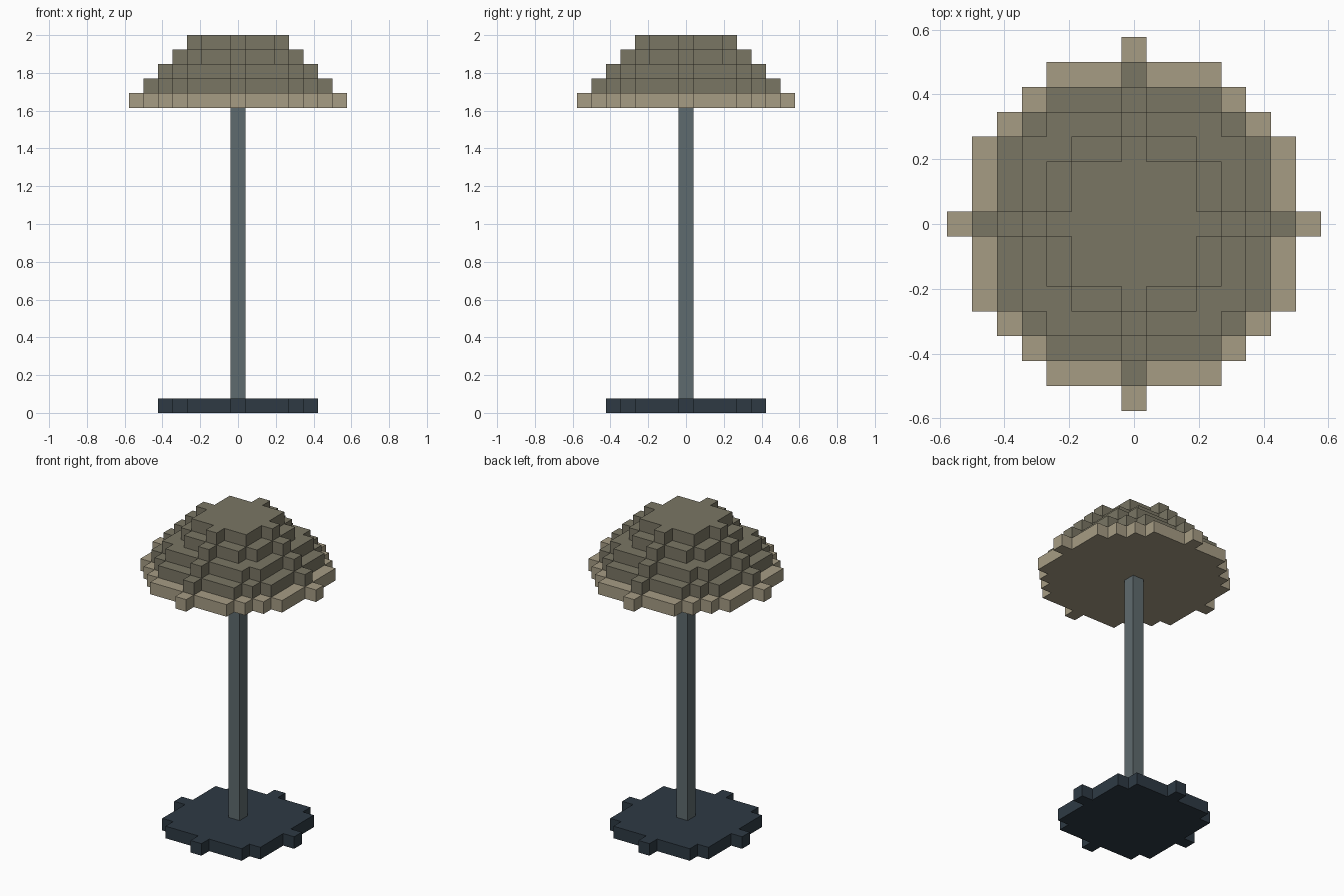
import bpy, bmesh
from mathutils import Vector

if "Cube" in bpy.data.objects:
    bpy.data.objects.remove(bpy.data.objects["Cube"])

V = 2 / 26  # voxel size: the lamp is 26 voxels tall


def disc(r, k):
    """Cells of a round voxel layer of radius r at level k."""
    span = range(-r, r + 1)
    return {(i, j, k) for i in span for j in span if i * i + j * j <= r * r}


def srgb(hex_code):
    rgb = [int(hex_code[n:n + 2], 16) / 255 for n in (0, 2, 4)]
    return [((c + 0.055) / 1.055) ** 2.4 for c in rgb] + [1]


# Parts as sets of voxels
parts = {
    "base": (disc(5, 0), "2E3A44"),
    "pole": ({(0, 0, k) for k in range(1, 21)}, "5F6B6E"),
    "shade_rim": (disc(7, 21), "A69C84"),
    "shade_dome": (set().union(*(disc(6 - n, 22 + n) for n in range(4))), "7A7664"),
}
filled = set().union(*(cells for cells, _ in parts.values()))


def build(name, cells, colour):
    """Mesh the exposed voxel sides and merge coplanar faces."""
    bm = bmesh.new()
    for cell in cells:
        centre = Vector(cell) + Vector((0, 0, 0.5))
        for axis in range(3):
            for s in (-1, 1):
                n = Vector((0, 0, 0))
                n[axis] = s
                if tuple(int(c + d) for c, d in zip(cell, n)) in filled:
                    continue
                u = Vector((0, 0, 0))
                u[(axis + 1) % 3] = 1
                w = n.cross(u)
                ring = ((-1, -1), (1, -1), (1, 1), (-1, 1))
                bm.faces.new([bm.verts.new((centre + (n + a * u + b * w) / 2) * V)
                              for a, b in ring])
    bmesh.ops.remove_doubles(bm, verts=bm.verts, dist=1e-4)
    bmesh.ops.dissolve_limit(bm, angle_limit=0.02, verts=bm.verts, edges=bm.edges)
    mesh = bpy.data.meshes.new(name)
    bm.to_mesh(mesh)
    bm.free()
    mat = bpy.data.materials.new(name + "_colour")
    mat.diffuse_color = srgb(colour)
    mat.use_nodes = True
    mat.node_tree.nodes["Principled BSDF"].inputs["Base Color"].default_value = mat.diffuse_color
    mesh.materials.append(mat)
    bpy.context.collection.objects.link(bpy.data.objects.new(name, mesh))


for name, (cells, colour) in parts.items():
    build(name, cells, colour)
